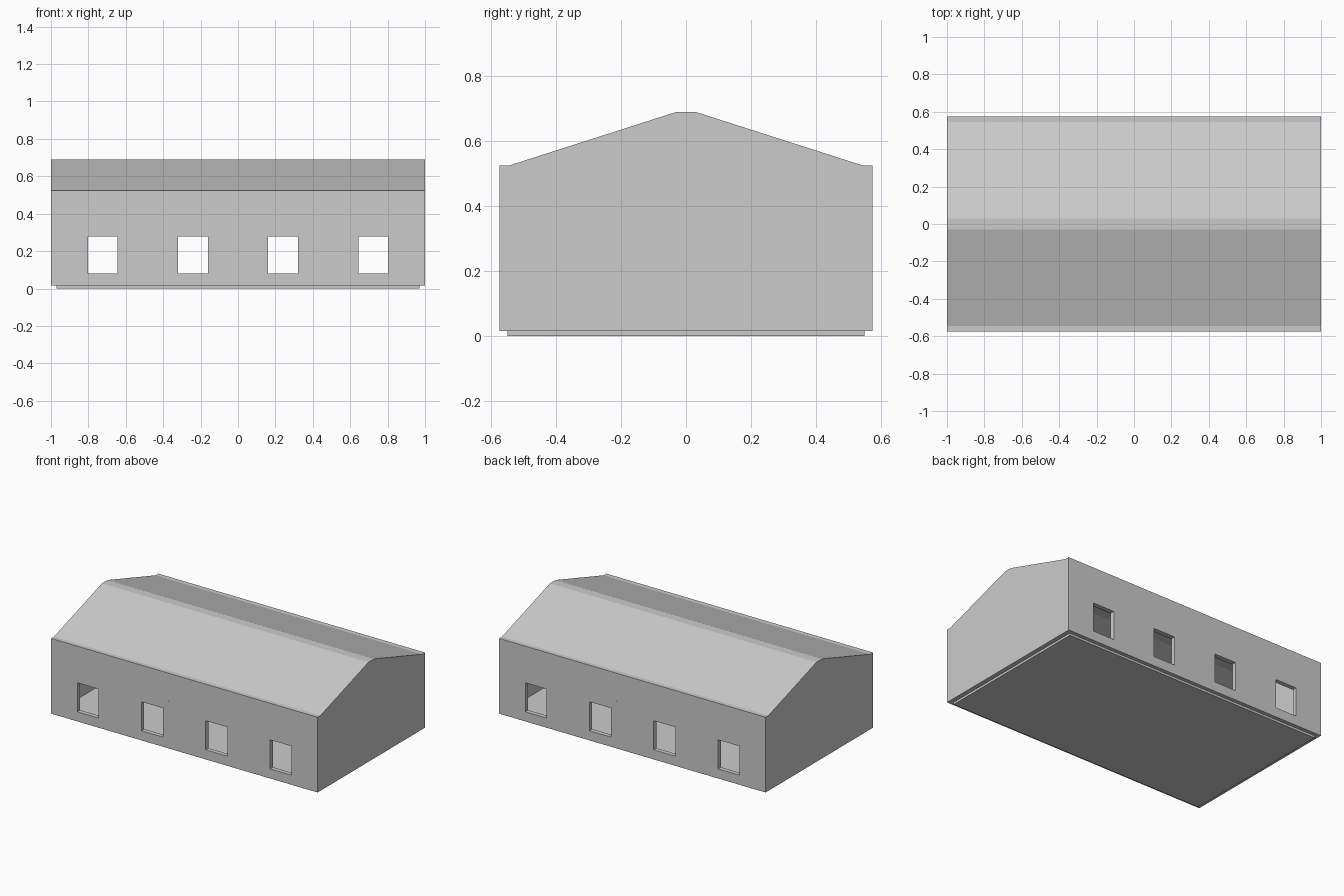
import bpy, bmesh

if "Cube" in bpy.data.objects:
    bpy.data.objects.remove(bpy.data.objects["Cube"])

L, W = 1.0, 0.575        # half length, half width
T = 0.03                 # wall and roof thickness
Z0, SEAM, EAVE, RIDGE = 0.015, 0.335, 0.525, 0.69
YI = W - T               # inner face of the long walls
RY = 0.03                # half width of the flat ridge


def finish(name, bm):
    bmesh.ops.recalc_face_normals(bm, faces=bm.faces)
    mesh = bpy.data.meshes.new(name)
    bm.to_mesh(mesh)
    bm.free()
    obj = bpy.data.objects.new(name, mesh)
    bpy.context.collection.objects.link(obj)
    return obj


def prism(name, profile, x0, x1):
    """Extrude a (y, z) outline along x."""
    bm = bmesh.new()
    face = bm.faces.new([bm.verts.new((x0, y, z)) for y, z in profile])
    ext = bmesh.ops.extrude_face_region(bm, geom=[face])
    verts = [v for v in ext["geom"] if isinstance(v, bmesh.types.BMVert)]
    bmesh.ops.translate(bm, verts=verts, vec=(x1 - x0, 0, 0))
    return finish(name, bm)


def rect(y0, y1, z0, z1):
    return [(y0, z0), (y1, z0), (y1, z1), (y0, z1)]


def window_wall(name, side):
    """Long wall with four square openings, extruded inwards."""
    half = [0.16, 0.322, 0.643, 0.803, L]
    xs = [-x for x in reversed(half)] + half
    zs = [Z0, 0.08, 0.277, SEAM]
    bm = bmesh.new()
    grid = [[bm.verts.new((x, side * W, z)) for z in zs] for x in xs]
    for i in range(len(xs) - 1):
        for j in range(3):
            if j == 1 and i % 2 == 1:
                continue
            bm.faces.new((grid[i][j], grid[i + 1][j],
                          grid[i + 1][j + 1], grid[i][j + 1]))
    ext = bmesh.ops.extrude_face_region(bm, geom=bm.faces[:], use_keep_orig=True)
    verts = [v for v in ext["geom"] if isinstance(v, bmesh.types.BMVert)]
    bmesh.ops.translate(bm, verts=verts, vec=(0, -side * T, 0))
    return finish(name, bm)


# Floor slab, set in slightly from the walls and showing as a plinth
prism("floor_slab", rect(-0.549, 0.549, 0, T), -0.97, 0.97)

# Long walls: lower part with windows, plain band above
for label, s in (("front", -1), ("back", 1)):
    window_wall(label + "_window_wall", s)
    prism(label + "_upper_wall",
          rect(min(s * W, s * YI), max(s * W, s * YI), SEAM, EAVE - T), -L, L)

# End walls: lower panel with a gable on top
gable = [(-YI, SEAM), (YI, SEAM), (YI, EAVE - T), (RY, RIDGE - T),
         (-RY, RIDGE - T), (-YI, EAVE - T)]
for label, x0, x1 in (("left", -L, -L + T), ("right", L - T, L)):
    prism(label + "_end_wall", rect(-YI, YI, Z0, SEAM), x0, x1)
    prism(label + "_gable", gable, x0, x1)

# Roof sheet: flat eaves, two slopes and a flat ridge
top = [(-W, EAVE), (-YI, EAVE), (-RY, RIDGE), (RY, RIDGE), (YI, EAVE), (W, EAVE)]
prism("roof", top + [(y, z - T) for y, z in reversed(top)], -L, L)
